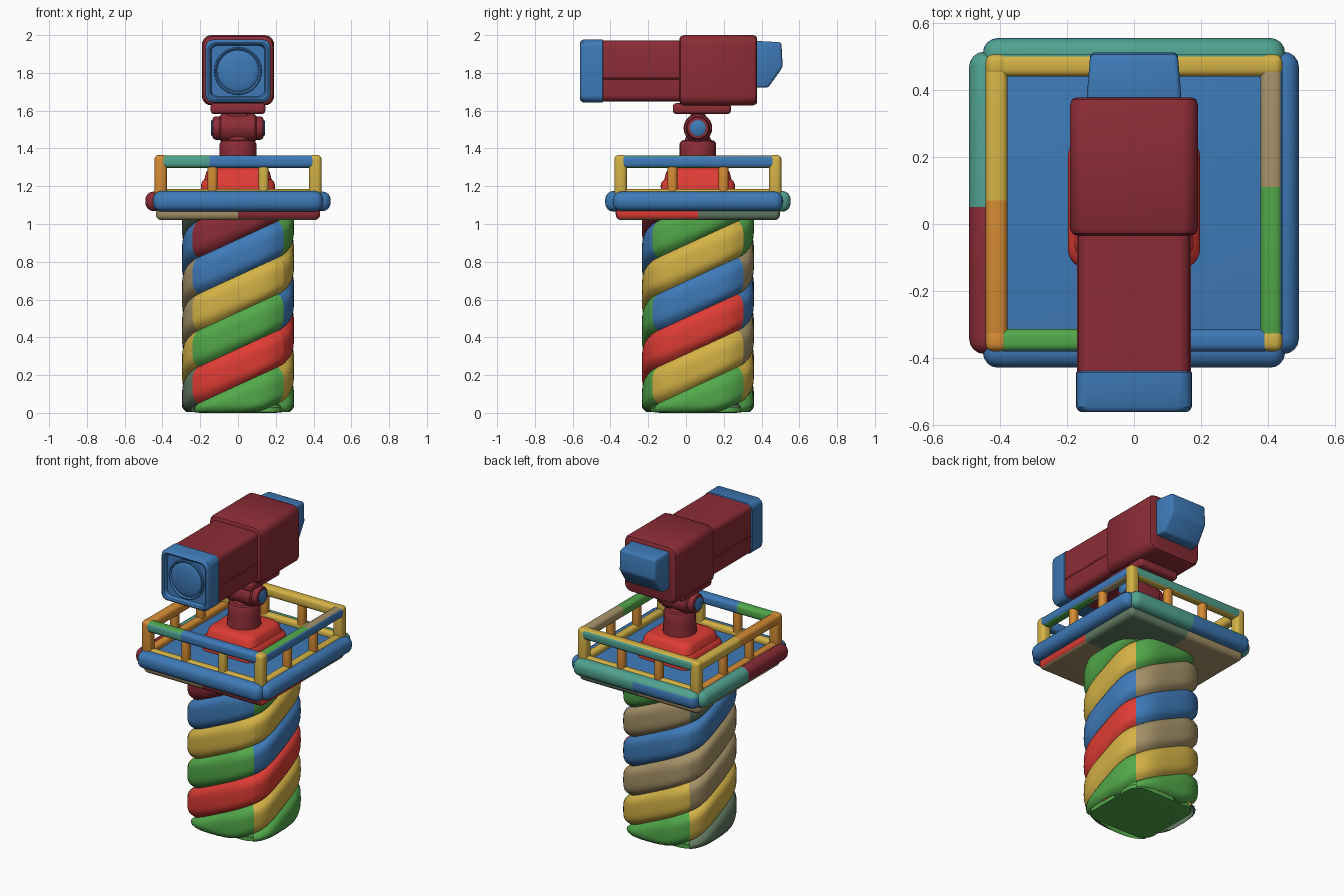
import bpy, bmesh, math
from mathutils import Vector

if "Cube" in bpy.data.objects:
    bpy.data.objects.remove(bpy.data.objects["Cube"])

CY = 0.063  # tower axis in y


def lin(c):
    c /= 255
    return c / 12.92 if c <= 0.04045 else ((c + 0.055) / 1.055) ** 2.4


MATS = {}
for nm, rgb in {"blue": (62, 122, 184), "yellow": (212, 178, 70), "green": (82, 168, 74),
                "red": (222, 60, 52), "dark_red": (140, 44, 54), "orange": (214, 140, 52),
                "teal": (80, 162, 144), "tan": (166, 146, 104), "sage": (98, 122, 98)}.items():
    m = bpy.data.materials.new(nm)
    m.diffuse_color = (*[lin(c) for c in rgb], 1)
    m.use_nodes = True
    m.node_tree.nodes["Principled BSDF"].inputs["Base Color"].default_value = m.diffuse_color
    MATS[nm] = m
NAMES = list(MATS)


def finish(name, bm, rule=None, angle=35, recalc=True):
    """Turn a bmesh into an object; rule is a colour name or f(centre, normal)."""
    if recalc:
        bmesh.ops.recalc_face_normals(bm, faces=bm.faces)
    bm.normal_update()
    used = []
    if rule:
        for f in bm.faces:
            c = rule if isinstance(rule, str) else rule(f.calc_center_median(), f.normal)
            if c not in used:
                used.append(c)
            f.material_index = used.index(c)
    else:
        used = NAMES
    for f in bm.faces:
        f.smooth = True
    me = bpy.data.meshes.new(name)
    bm.to_mesh(me)
    bm.free()
    for c in used:
        me.materials.append(MATS[c])
    me.set_sharp_from_angle(angle=math.radians(angle))
    ob = bpy.data.objects.new(name, me)
    bpy.context.collection.objects.link(ob)
    return ob


def rbox(name, lo, hi, bev, rule, splits=()):
    """Rounded box from corner lo to hi, optionally cut by planes for colour changes."""
    bm = bmesh.new()
    bmesh.ops.create_cube(bm, size=1)
    for v in bm.verts:
        v.co = Vector([(l + h) / 2 + c * (h - l) for l, h, c in zip(lo, hi, v.co)])
    bmesh.ops.bevel(bm, geom=bm.edges[:], offset=bev, segments=4, profile=0.5, affect='EDGES')
    for co, no in splits:
        bmesh.ops.bisect_plane(bm, geom=bm.verts[:] + bm.edges[:] + bm.faces[:],
                               plane_co=co, plane_no=no)
    return finish(name, bm, rule, 50)


def rrect(hx, hy, r, n=6):
    pts = []
    for q, (sx, sy) in enumerate([(1, 1), (-1, 1), (-1, -1), (1, -1)]):
        for i in range(n + 1):
            a = (q + i / n) * math.pi / 2
            pts.append((sx * (hx - r) + r * math.cos(a), sy * (hy - r) + r * math.sin(a)))
    return pts


def loft(name, levels, rule, place, angle=35):
    """Loft rounded rectangles; a level is (w, half_a, half_b, radius)."""
    bm = bmesh.new()
    rings = [[bm.verts.new(place(a, b, w)) for a, b in rrect(ha, hb, r)] for w, ha, hb, r in levels]
    n = len(rings[0])
    for p, q in zip(rings, rings[1:]):
        for i in range(n):
            bm.faces.new((p[i], p[(i + 1) % n], q[(i + 1) % n], q[i]))
    bm.faces.new(rings[0][::-1])
    bm.faces.new(rings[-1])
    return finish(name, bm, rule, angle)


def up(a, b, w):
    return (a, CY + b, w)


def along_y(zc):
    return lambda a, b, w: (a, w, zc + b)


def along_x(a, b, w):
    return (w, CY + a, 1.508 + b)


# Twisted column: four faces of padded bands, each climbing one pitch per face
BANDS = [["green", "red", "green", "yellow", "blue", "dark_red"],
         ["green", "yellow", "red", "blue", "yellow", "green"],
         ["green", "yellow", "tan", "blue", "tan", "green"],
         ["sage", "yellow", "tan", "tan", "blue", "sage"]]
bm = bmesh.new()
PITCH, NU, NV = 0.193, 16, 12
for f, cols in enumerate(BANDS):
    ca, sa = math.cos(f * math.pi / 2), math.sin(f * math.pi / 2)
    for k in range(7):
        grid = []
        for i in range(NU + 1):
            u = 2 * i / NU - 1
            row = []
            for j in range(NV + 1):
                v = j / NV
                z = 0.05 + PITCH * (k - 1 + v + (u + 1) / 2)
                z = min(max(z, 0.004), 1.04)
                h = 0.241 - 0.03 * abs(2 * v - 1) ** 4
                s = 1 - 0.1 * max(0, 1 - z / 0.04) ** 2
                x, y = s * u * h, -s * (h + 0.056 * (1 - u ** 4))
                row.append(bm.verts.new((ca * x - sa * y, CY + sa * x + ca * y, z)))
            grid.append(row)
        for i in range(NU):
            for j in range(NV):
                q = (grid[i][j], grid[i + 1][j], grid[i + 1][j + 1], grid[i][j + 1])
                if max(p.co.z for p in q) - min(p.co.z for p in q) > 1e-5:
                    bm.faces.new(q).material_index = NAMES.index(cols[min(k, 5)])
bmesh.ops.delete(bm, geom=[v for v in bm.verts if not v.link_faces], context='VERTS')
finish("twisted_column", bm, None, 60, False)
loft("column_bottom", [(0, 0.2, 0.2, 0.08), (0.004, 0.235, 0.235, 0.08), (0.03, 0.235, 0.235, 0.08)],
     lambda c, n: "green", up)


# Platform: coloured under-tray, deck, outer rim bars
def tray_rule(c, n):
    if n.y < -0.6:
        return "tan" if c.x < 0 else "dark_red"
    if n.x > 0.6:
        return "red" if c.y < CY else "sage"
    return "sage" if c.x > 0 and c.y > CY else "tan"


rbox("platform_tray", (-0.435, CY - 0.435, 1.02), (0.435, CY + 0.435, 1.10), 0.03, tray_rule,
     [((0, 0, 0), (1, 0, 0)), ((0, CY, 0), (0, 1, 0))])
rbox("deck", (-0.43, CY - 0.43, 1.08), (0.43, CY + 0.43, 1.15), 0.01, "blue")
R0, R1, RL = 0.385, 0.491, 0.45
XS, YS = [((0, 0, 0), (1, 0, 0))], [((0, 0.05, 0), (0, 1, 0))]
rbox("rim_front", (-RL, CY - R1, 1.065), (RL, CY - R0, 1.175), 0.045, "blue")
rbox("rim_back", (-RL, CY + R0, 1.065), (RL, CY + R1, 1.175), 0.045,
     lambda c, n: "teal" if c.x > 0 or n.z > 0.4 else "blue", XS)
rbox("rim_right", (R0, CY - RL, 1.068), (R1, CY + RL, 1.172), 0.045, "blue")
rbox("rim_left", (-R1, CY - RL, 1.068), (-R0, CY + RL, 1.172), 0.045,
     lambda c, n: "dark_red" if c.y < 0.05 else "teal", YS)


# Railing: top rails, bottom rails, corner posts and two posts per side
def front_rule(c, n):
    if c.x > -0.15:
        return "blue"
    return "teal" if n.y < -0.6 else "green"


def right_rule(c, n):
    if n.x > 0.6:
        return "blue"
    return "green" if c.y < 0.11 else "tan"


def back_rule(c, n):
    return "teal" if n.y > 0.6 else "yellow"


def left_rule(c, n):
    return "orange" if c.y < 0.07 else "yellow"


P, H = 0.409, 0.033
for nm, sx, sy, rule, cut in [("front", 0, -1, front_rule, ((-0.15, 0, 0), (1, 0, 0))),
                              ("back", 0, 1, back_rule, ((0, 0, 0), (1, 0, 0))),
                              ("right", 1, 0, right_rule, ((0, 0.11, 0), (0, 1, 0))),
                              ("left", -1, 0, left_rule, ((0, 0.07, 0), (0, 1, 0)))]:
    ex, ey = (H, P + 0.005) if sx else (P + 0.005, H)
    x, y = sx * P, CY + sy * P
    rbox("top_rail_" + nm, (x - ex, y - ey, 1.297), (x + ex, y + ey, 1.363), 0.022, rule, [cut])
    ex, ey = (0.026, P) if sx else (P, 0.026)
    rbox("bottom_rail_" + nm, (x - ex, y - ey, 1.13), (x + ex, y + ey, 1.184), 0.018,
         "orange" if nm == "left" else "yellow")
    for s in (-1, 1):
        px, py = x + (0 if sx else s * 0.135), y + (s * 0.135 if sx else 0)
        col = "yellow" if nm == "front" and s > 0 else "orange"
        rbox(f"post_{nm}_{s}", (px - 0.026, py - 0.026, 1.15), (px + 0.026, py + 0.026, 1.32), 0.02, col)
for sx in (-1, 1):
    for sy in (-1, 1):
        x, y = sx * P, CY + sy * P
        rbox(f"corner_post_{sx}_{sy}", (x - H, y - H, 1.13), (x + H, y + H, 1.365), 0.022,
             "orange" if sx < 0 and sy < 0 else "yellow")

# Red pedestal and neck
loft("pedestal", [(1.13, 0.195, 0.195, 0.06), (1.205, 0.197, 0.197, 0.06), (1.225, 0.19, 0.19, 0.06),
                  (1.235, 0.178, 0.178, 0.06), (1.275, 0.168, 0.168, 0.06), (1.29, 0.155, 0.155, 0.06),
                  (1.298, 0.13, 0.13, 0.06)], "red", up)
loft("neck", [(w, r, r, r * 0.999) for w, r in
              [(1.28, 0.105), (1.33, 0.1), (1.365, 0.097), (1.425, 0.097), (1.44, 0.088), (1.445, 0.07), (1.47, 0.06)]],
     "dark_red", up)

# Swivel joint with blue end caps
loft("swivel_joint", [(w, r, r, r * 0.999) for w, r in
                      [(-0.135, 0.045), (-0.132, 0.056), (-0.12, 0.062), (-0.098, 0.062), (-0.09, 0.072), (-0.075, 0.076),
                       (0.075, 0.076), (0.09, 0.072), (0.098, 0.062), (0.12, 0.062), (0.132, 0.056), (0.135, 0.045)]],
     "dark_red", along_x)
loft("swivel_caps", [(w, r, r, r * 0.999) for w, r in
                     [(-0.144, 0.034), (-0.139, 0.042), (0.139, 0.042), (0.144, 0.034)]], "blue", along_x)
rbox("mount_stem", (-0.05, CY - 0.04, 1.54), (0.05, CY + 0.04, 1.6), 0.01, "dark_red")
rbox("mount_plate", (-0.145, -0.07, 1.582), (0.145, 0.238, 1.64), 0.02, "dark_red")

# Camera body: wide rear block, slimmer front barrel with side seam
loft("rear_body", [(-0.034, 0.172, 0.168, 0.045), (-0.028, 0.184, 0.179, 0.05), (-0.012, 0.191, 0.186, 0.05),
                   (0.355, 0.191, 0.186, 0.05), (0.371, 0.185, 0.18, 0.05), (0.377, 0.172, 0.168, 0.045)],
     "dark_red", along_y(1.814))
loft("front_body", [(-0.45, 0.167, 0.161, 0.035), (0.0, 0.167, 0.161, 0.035)], "dark_red", along_y(1.81))
rbox("body_seam", (-0.17, -0.44, 1.766), (0.17, -0.02, 1.775), 0.002, "dark_red")

# Blue hood with recessed opening and domed lens
loft("lens_hood", [(-0.437, 0.165, 0.16, 0.035), (-0.442, 0.172, 0.166, 0.04), (-0.545, 0.172, 0.166, 0.04),
                   (-0.556, 0.166, 0.16, 0.04), (-0.56, 0.158, 0.152, 0.04), (-0.555, 0.148, 0.142, 0.035),
                   (-0.53, 0.14, 0.134, 0.03)], "blue", along_y(1.81))
loft("lens", [(w, r, r, r * 0.999) for w, r in
              [(-0.52, 0.128), (-0.54, 0.126), (-0.543, 0.12), (-0.535, 0.112)] +
              [(-0.535 - 0.02 * math.sin(t * 0.2), 0.11 * math.cos(t * 0.2)) for t in range(8)]],
     "blue", along_y(1.81), 30)

# Blue rear housing with a slanted lower back
bm = bmesh.new()
prof = [(0.36, 1.97), (0.505, 1.962), (0.512, 1.83), (0.435, 1.722), (0.36, 1.722)]
sides = [[bm.verts.new((s * (0.142 - 0.08 * (y - 0.36)), y, z)) for y, z in prof] for s in (-1, 1)]
bm.faces.new(sides[0])
bm.faces.new(sides[1][::-1])
for i in range(5):
    j = (i + 1) % 5
    bm.faces.new((sides[0][i], sides[0][j], sides[1][j], sides[1][i]))
bmesh.ops.recalc_face_normals(bm, faces=bm.faces)
bmesh.ops.bevel(bm, geom=bm.edges[:], offset=0.014, segments=3, profile=0.5, affect='EDGES')
finish("rear_housing", bm, "blue")
